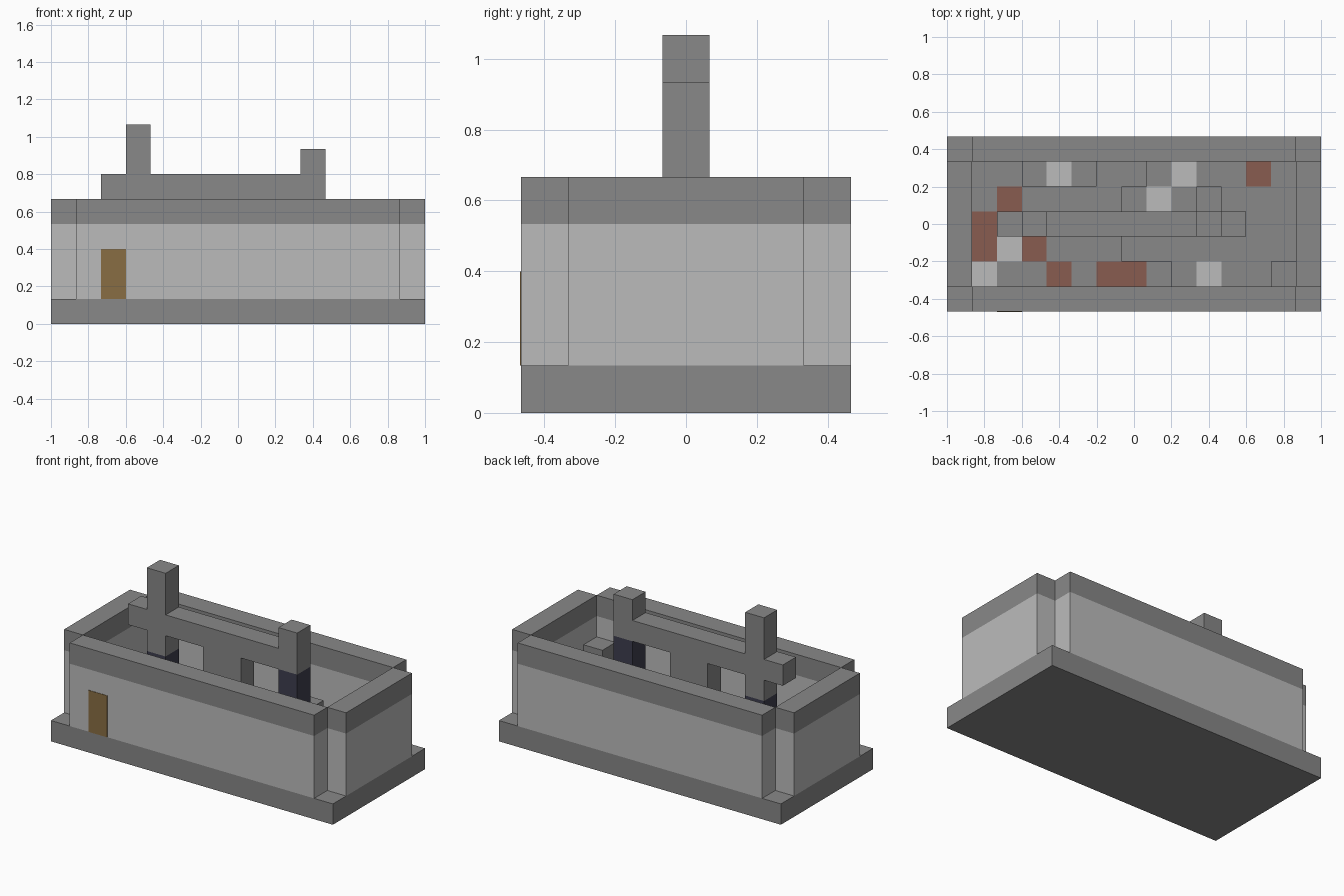
import bpy
import bmesh
from mathutils import Vector

cube = bpy.data.objects.get("Cube")
if cube:
    bpy.data.objects.remove(cube, do_unlink=True)

U = 2 / 15                      # edge of one block
NX, NY = 15, 7                  # footprint in blocks
PLATE = 0.04                    # plate thickness in blocks


def material(name, color):
    m = bpy.data.materials.new(name)
    m.use_nodes = True
    m.diffuse_color = (*color, 1)
    m.node_tree.nodes["Principled BSDF"].inputs["Base Color"].default_value = (*color, 1)
    return m


STONE = material("dark stone", (0.246, 0.246, 0.246))
PLASTER = material("light stone", (0.5, 0.5, 0.5))
BRICK = material("red brick", (0.25, 0.107, 0.08))
WOOD = material("door wood", (0.25, 0.155, 0.056))
SLATE = material("blue slate", (0.048, 0.048, 0.076))


def blocks(name, mats, boxes):
    """One object from boxes given as (low corner, high corner, material slot) in blocks."""
    bm = bmesh.new()
    for lo, hi, slot in boxes:
        lo, hi = Vector(lo), Vector(hi)
        verts = bmesh.ops.create_cube(bm, size=1)["verts"]
        for v in verts:
            p = Vector(a + (b - a) * (c + 0.5) for a, b, c in zip(lo, hi, v.co))
            v.co = (p - Vector((NX / 2, NY / 2, 0))) * U
        for f in {f for v in verts for f in v.link_faces}:
            f.material_index = slot
    mesh = bpy.data.meshes.new(name)
    bm.to_mesh(mesh)
    bm.free()
    for m in mats:
        mesh.materials.append(m)
    obj = bpy.data.objects.new(name, mesh)
    bpy.context.collection.objects.link(obj)
    return obj


# Foundation slab
blocks("foundation", [STONE], [((0, 0, 0), (NX, NY, 1), 0)])

# Four walls with open corners, each with a dark coping course
walls = {
    "front_wall": ((1, 0), (NX - 1, 1)),
    "back_wall": ((1, NY - 1), (NX - 1, NY)),
    "right_wall": ((0, 1), (1, NY - 1)),
    "left_wall": ((NX - 1, 1), (NX, NY - 1)),
}
for name, (lo, hi) in walls.items():
    blocks(name, [PLASTER, STONE], [((*lo, 1), (*hi, 4), 0), ((*lo, 4), (*hi, 5), 1)])

# Door panel on the front wall
blocks("door", [WOOD], [((2, -PLATE / 2, 1), (3, 0, 3), 0)])

# Raised floor with a ragged edge, and a ledge along the back
edge = {1: 9, 2: 7, 3: 8, 4: 7, 5: 8}
blocks("raised_floor", [STONE],
       [((x, y, 1), (NX - 1, y + 1, 2), 0) for y, x in edge.items()])
blocks("back_ledge", [STONE], [((3, 5, 1), (6, 6, 2), 0)])

# Loose single blocks on the raised floor
blocks("loose_blocks", [STONE],
       [((x, y, 2), (x + 1, y + 1, 3), 0) for x, y in ((13, 1), (10, 4), (11, 3))])


# Coloured floor tiles
def floor_level(x, y):
    return 2 if x >= edge[y] or (y == 5 and 3 <= x < 6) else 1


def tiles(name, mat, cells):
    boxes = []
    for x, y in cells:
        z = floor_level(x, y)
        boxes.append(((x, y, z), (x + 1, y + 1, z + PLATE), 0))
    blocks(name, [mat], boxes)


tiles("light_tiles", PLASTER, [(4, 5), (9, 5), (8, 4), (2, 2), (1, 1), (10, 1)])
tiles("brick_tiles", BRICK,
      [(12, 5), (2, 4), (1, 3), (1, 2), (3, 2), (4, 1), (6, 1), (7, 1)])

# Central ridge beam, its pier and the two posts with slate feet
blocks("ridge_beam", [STONE], [((2, 3, 5), (11, 4, 6), 0)])
blocks("centre_pier", [STONE], [((6, 3, 1), (8, 4, 5), 0)])
for name, x, foot, top in (("tall_post", 3, 4, 8), ("short_post", 10, 5, 7)):
    parts = [((x, 3, 1), (x + 1, 4, foot), 0), ((x, 3, 6), (x + 1, 4, top), 1)]
    if foot < 5:
        parts.append(((x, 3, foot), (x + 1, 4, 5), 1))
    blocks(name, [SLATE, STONE], parts)
